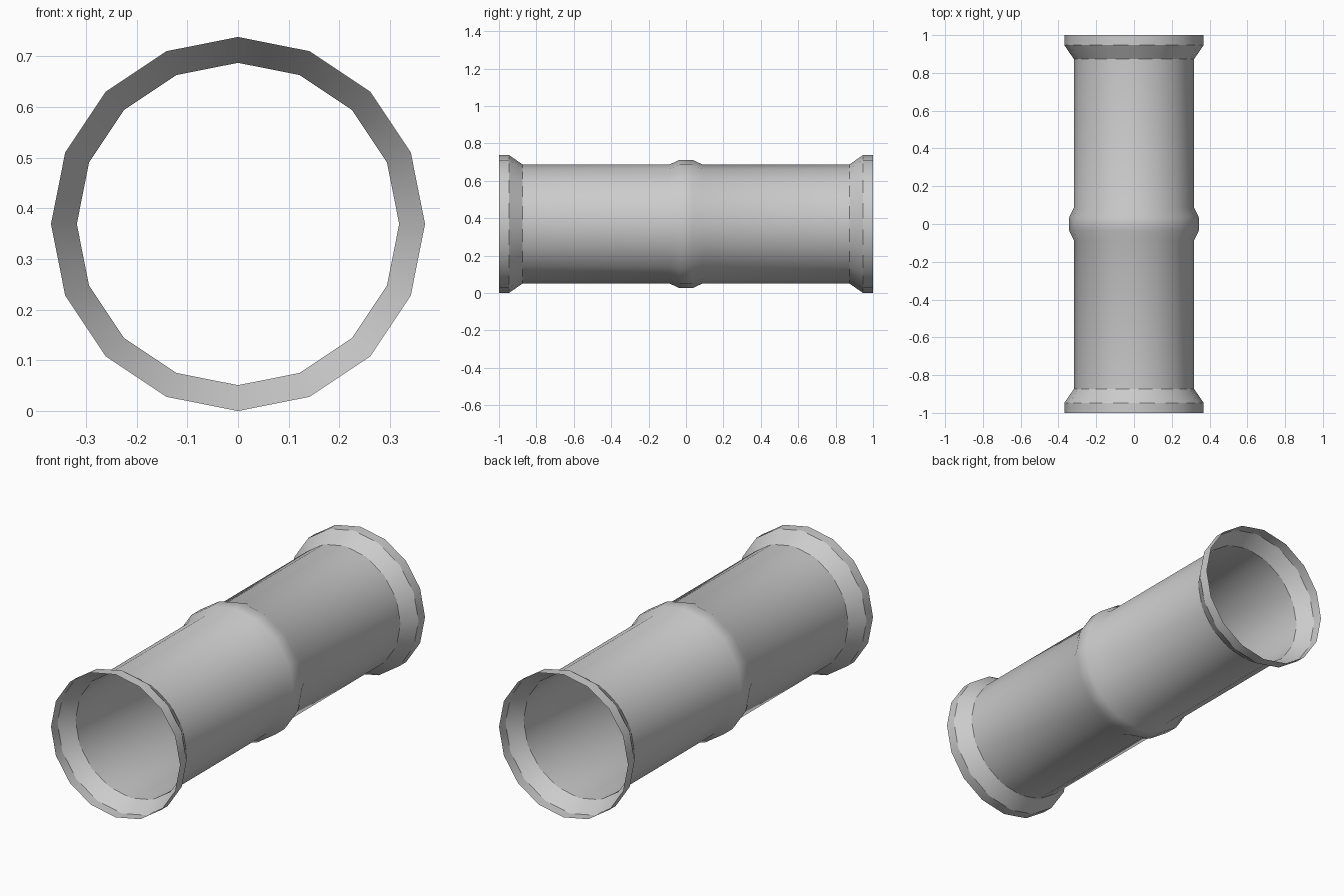
import bpy, bmesh, math

if "Cube" in bpy.data.objects:
    bpy.data.objects.remove(bpy.data.objects["Cube"])

SIDES = 16
CENTRE_Z = 0.369

# Half profile (y, radius): middle collar, straight barrel, flared end
half = [(0.035, 0.343), (0.088, 0.318), (0.873, 0.318), (0.947, 0.369), (1.0, 0.369)]
profile = [(-y, r) for y, r in reversed(half)] + half

# Revolve the profile around the y axis as an open thin shell
bm = bmesh.new()
rings = []
for y, r in profile:
    ring = []
    for i in range(SIDES):
        a = 2 * math.pi * i / SIDES
        ring.append(bm.verts.new((r * math.cos(a), y, CENTRE_Z + r * math.sin(a))))
    rings.append(ring)
for a, b in zip(rings, rings[1:]):
    for i in range(SIDES):
        j = (i + 1) % SIDES
        bm.faces.new((a[i], b[i], b[j], a[j]))

# Make every face point outwards from the pipe axis
for f in bm.faces:
    f.normal_update()
    c = f.calc_center_median()
    if f.normal.x * c.x + f.normal.z * (c.z - CENTRE_Z) < 0:
        f.normal_flip()

mesh = bpy.data.meshes.new("pipe")
bm.to_mesh(mesh)
bm.free()
pipe = bpy.data.objects.new("pipe", mesh)
bpy.context.collection.objects.link(pipe)

# Smooth around the barrel, crisp at the collar edges
bpy.context.view_layer.objects.active = pipe
pipe.select_set(True)
bpy.ops.object.shade_smooth_by_angle(angle=math.radians(25))
